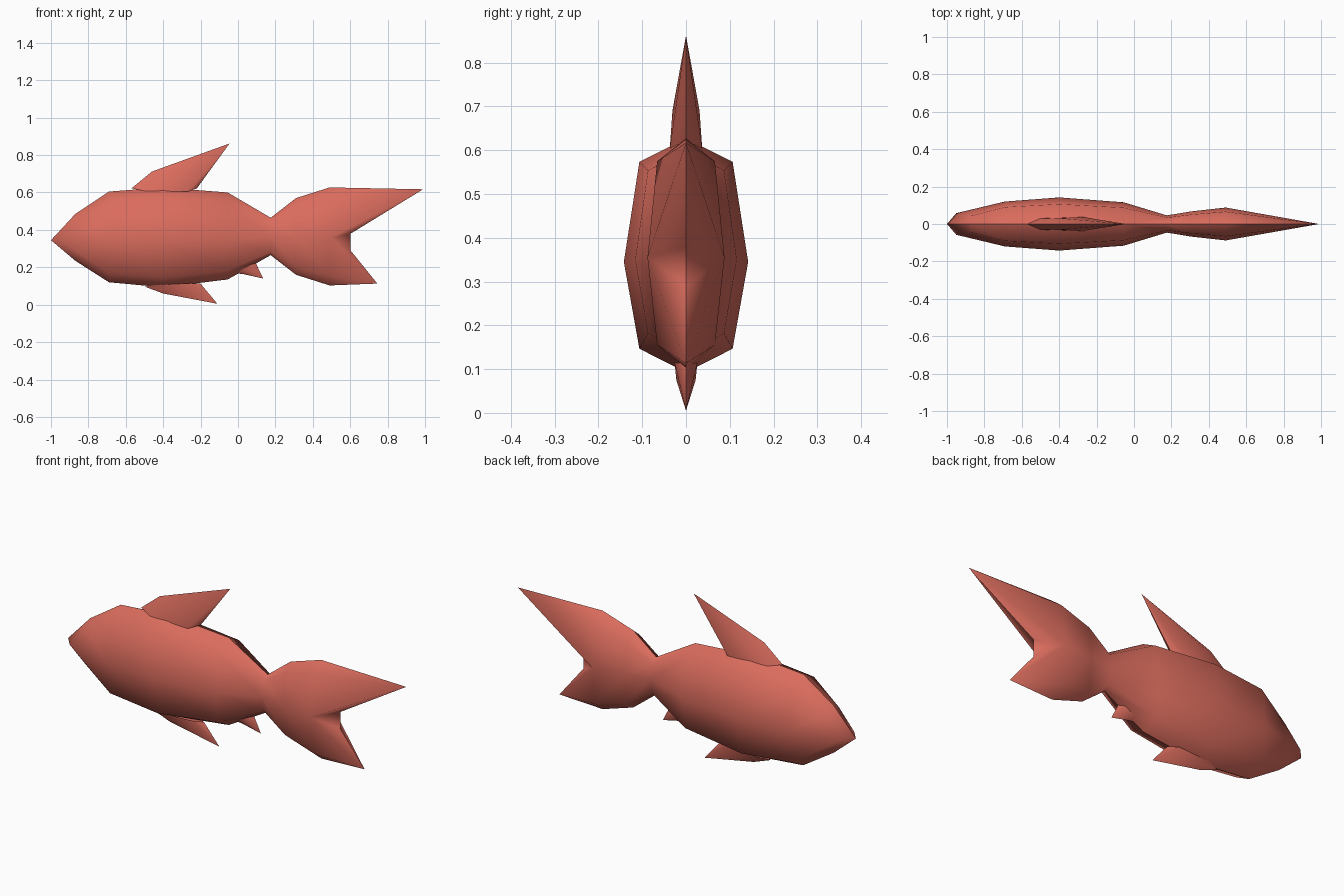
import bpy, bmesh

if "Cube" in bpy.data.objects:
    bpy.data.objects.remove(bpy.data.objects["Cube"])

red = bpy.data.materials.new("salmon red")
red.diffuse_color = (0.70, 0.15, 0.11, 1)
red.use_nodes = True
red.node_tree.nodes["Principled BSDF"].inputs["Base Color"].default_value = red.diffuse_color


def half_shell(name, verts, faces):
    """Build the +y half, mirror it and keep the crease on the centre line."""
    me = bpy.data.meshes.new(name)
    me.from_pydata(verts, [], faces)
    bm = bmesh.new()
    bm.from_mesh(me)
    bmesh.ops.recalc_face_normals(bm, faces=bm.faces)
    if sum(f.normal.y * f.calc_area() for f in bm.faces) < 0:
        bmesh.ops.reverse_faces(bm, faces=bm.faces)
    for f in bm.faces:
        f.smooth = True
    bm.to_mesh(me)
    bm.free()
    me.materials.append(red)
    ob = bpy.data.objects.new(name, me)
    bpy.context.collection.objects.link(ob)
    mod = ob.modifiers.new("mirror", 'MIRROR')
    mod.use_axis = (False, True, False)
    mod.use_mirror_merge = False
    return ob


# Body and tail: x of edge, x of middle, top z, middle z, bottom z, half width
stations = [
    (-0.87, -0.95, 0.485, 0.345, 0.235, 0.058),
    (-0.69, -0.69, 0.605, 0.345, 0.12, 0.12),
    (-0.40, -0.40, 0.627, 0.345, 0.093, 0.142),
    (-0.055, -0.055, 0.60, 0.35, 0.135, 0.116),
    (0.175, 0.175, 0.465, 0.365, 0.265, 0.046),
    (0.31, 0.31, 0.57, 0.36, 0.16, 0.068),
    (0.49, 0.49, 0.627, 0.355, 0.103, 0.088),
]
verts, faces = [], []
for xe, xm, top, mid, bot, w in stations:
    d = (top - bot) * 0.1
    verts += [(xe, 0, top), (xe, 0.75 * w, top - d), (xm, w, mid),
              (xe, 0.75 * w, bot + d), (xe, 0, bot)]
for s in range(len(stations) - 1):
    for k in range(4):
        a = s * 5 + k
        faces.append((a, a + 1, a + 6, a + 5))

# Nose fan
nose = len(verts)
verts.append((-1.0, 0, 0.345))
faces += [(nose, k + 1, k) for k in range(4)]
# Forked tail: two tips and the notch between them
e = (len(stations) - 1) * 5
up, n1, n2, low = range(nose + 1, nose + 5)
verts += [(0.99, 0, 0.617), (0.602, 0, 0.38), (0.602, 0, 0.29), (0.745, 0, 0.113)]
faces += [(e, e + 1, up), (e + 1, e + 2, up), (e + 2, n1, up), (e + 2, n2, n1),
          (e + 2, low, n2), (e + 2, e + 3, low), (e + 3, e + 4, low)]
half_shell("fish_body", verts, faces)


# Fins: front base, leading corner, tip, rear base, then three bulging side points
def fin(name, pts):
    half_shell(name, pts, [(0, 1, 6, 4), (4, 6, 5), (6, 1, 2), (6, 2, 5), (5, 2, 3)])


fin("dorsal_fin", [(-0.57, 0, 0.622), (-0.46, 0, 0.712), (-0.045, 0, 0.862), (-0.22, 0, 0.622),
                   (-0.50, 0.03, 0.608), (-0.27, 0.037, 0.604), (-0.40, 0.031, 0.69)])
fin("belly_fin", [(-0.50, 0, 0.097), (-0.40, 0, 0.06), (-0.11, 0, 0.005), (-0.20, 0, 0.112),
                  (-0.43, 0.024, 0.106), (-0.25, 0.026, 0.115), (-0.34, 0.022, 0.075)])
fin("anal_fin", [(-0.01, 0, 0.168), (0.03, 0, 0.163), (0.135, 0, 0.14), (0.095, 0, 0.222),
                 (0.0, 0.018, 0.182), (0.07, 0.022, 0.215), (0.045, 0.02, 0.18)])
